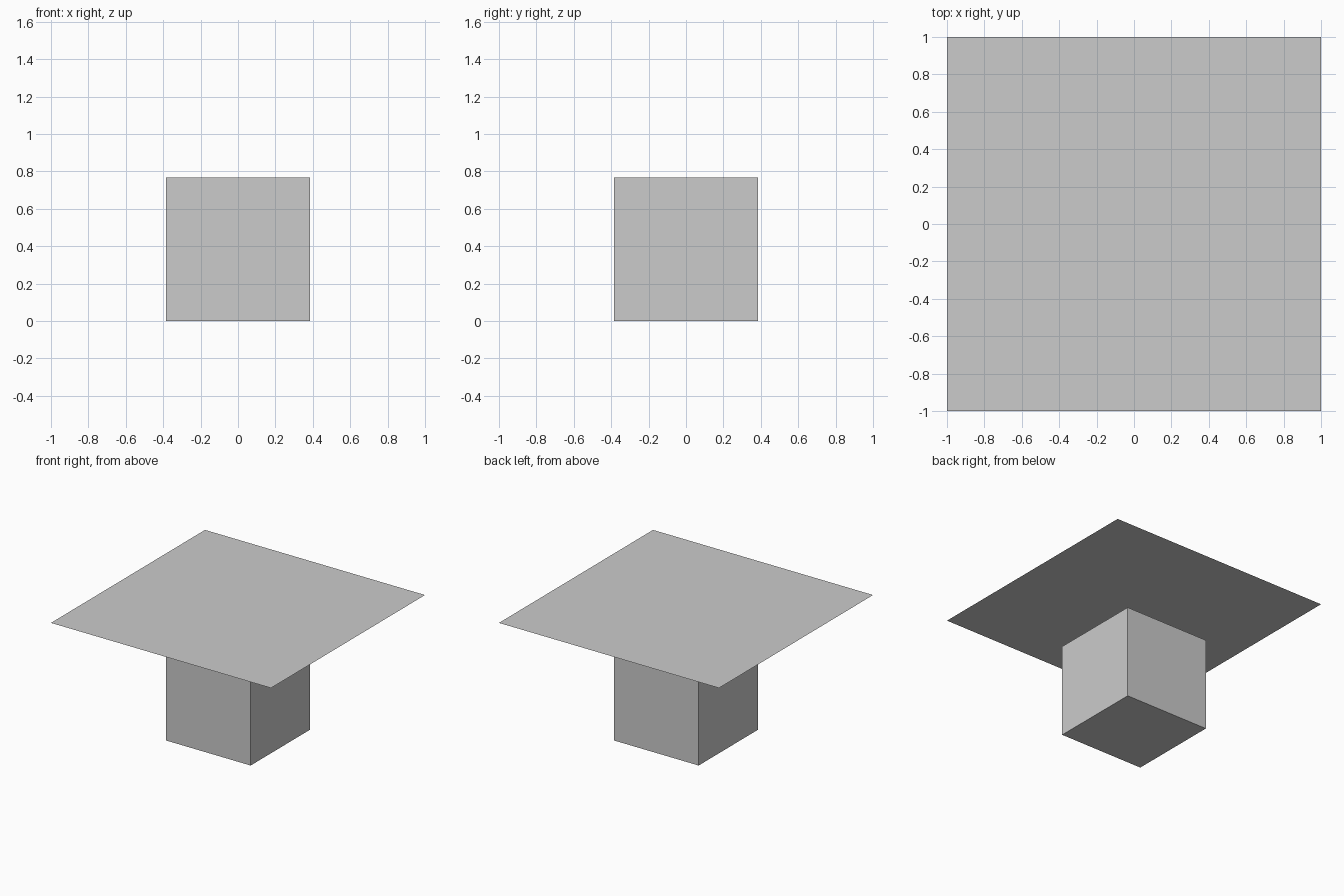
import bpy

if "Cube" in bpy.data.objects:
    bpy.data.objects.remove(bpy.data.objects["Cube"])

CUBE = 0.768      # edge length of the base block
PLATE_Z = 1.037   # height of the floating sheet

# base block standing on the floor
bpy.ops.mesh.primitive_cube_add(size=CUBE, location=(0, 0, CUBE / 2))
bpy.context.object.name = "base_block"

# thin flat sheet hovering above the block
bpy.ops.mesh.primitive_plane_add(size=2, location=(0, 0, PLATE_Z))
bpy.context.object.name = "top_sheet"
